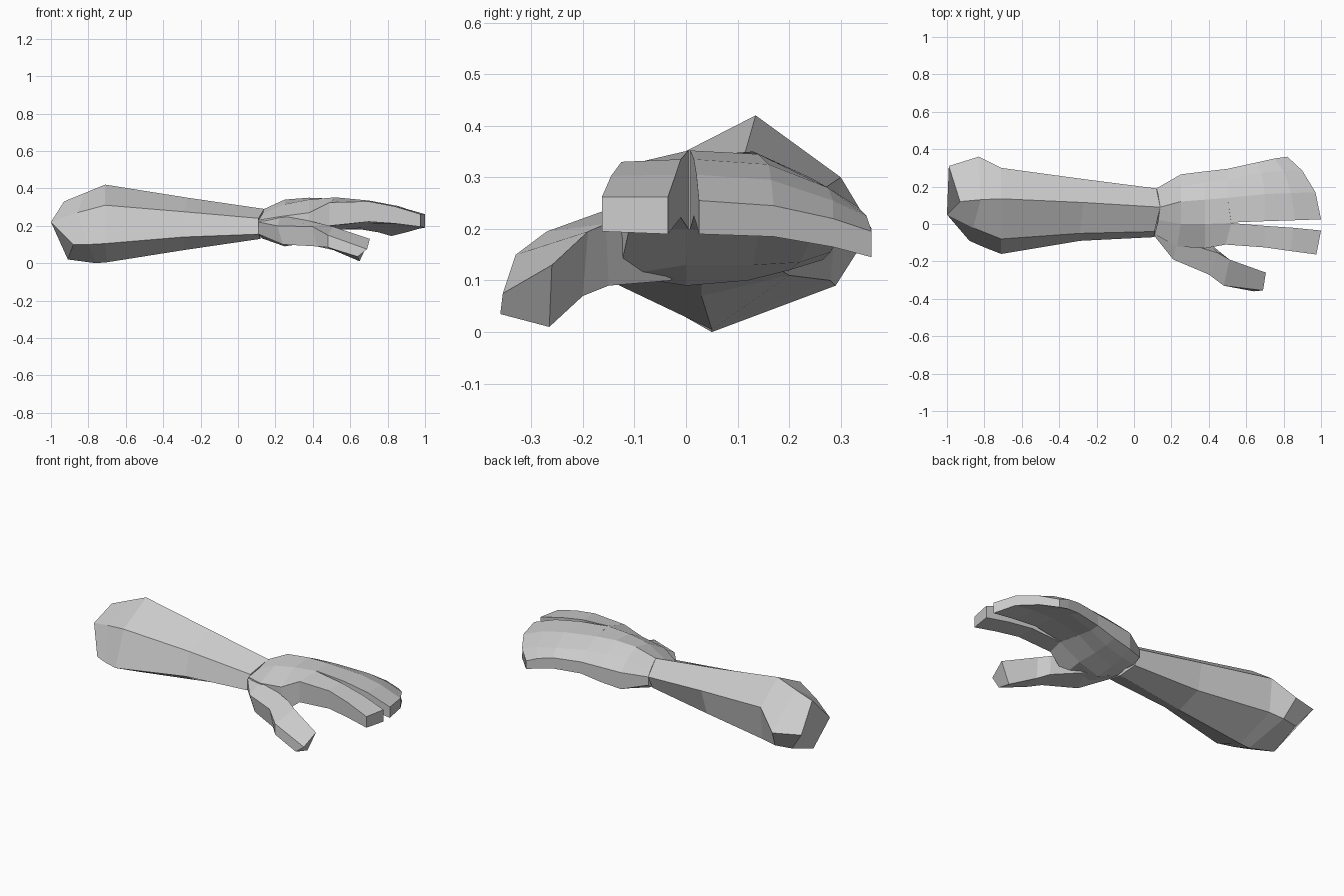
import bpy, bmesh


def loft(name, rings):
    """Flat-shaded skin through closed rings of equal length, capped at both ends."""
    bm = bmesh.new()
    loops = [[bm.verts.new(p) for p in ring] for ring in rings]
    n = len(loops[0])
    for a, b in zip(loops, loops[1:]):
        for i in range(n):
            j = (i + 1) % n
            bm.faces.new((a[i], a[j], b[j], b[i]))
    bm.faces.new(loops[0])
    bm.faces.new(loops[-1])
    bmesh.ops.recalc_face_normals(bm, faces=bm.faces)
    mesh = bpy.data.meshes.new(name)
    bm.to_mesh(mesh)
    bm.free()
    obj = bpy.data.objects.new(name, mesh)
    bpy.context.collection.objects.link(obj)
    return obj


def slab(columns):
    """Ring from columns (x, y, top z, bottom z): over the top, back underneath."""
    return ([(x, y, t) for x, y, t, b in columns] +
            [(x, y, b) for x, y, t, b in reversed(columns)])


# Forearm: six-sided, from the elbow to the wrist
# ring order: top, front upper, front lower, bottom, back lower, back upper
loft("forearm", [
    [(-.93, .12, .33), (-1, .05, .22), (-.88, -.09, .10),
     (-.91, .08, .02), (-.90, .27, .09), (-.99, .31, .21)],
    [(-.82, .13, .375), (-.86, -.02, .27), (-.80, -.125, .10),
     (-.76, .05, 0), (-.80, .29, .09), (-.83, .36, .20)],
    [(-.71, .135, .42), (-.71, -.08, .31), (-.71, -.16, .105),
     (-.70, .05, .005), (-.71, .28, .10), (-.71, .30, .30)],
    [(-.27, .115, .35), (-.29, -.05, .275), (-.29, -.09, .14),
     (-.29, .03, .07), (-.28, .20, .11), (-.27, .24, .26)],
    [(.14, .09, .29), (.11, -.04, .24), (.11, -.07, .155),
     (.12, .03, .13), (.12, .15, .14), (.12, .19, .22)],
])

# Palm: wrist to knuckles
knuckles = [(.49, -.11, .325, .20), (.52, .005, .352, .20), (.50, .14, .345, .19),
            (.50, .24, .30, .175), (.50, .295, .25, .18)]
loft("palm", [slab(r) for r in (
    [(.11, -.055, .23, .155), (.13, .02, .262, .132), (.14, .09, .29, .135),
     (.13, .15, .25, .14), (.12, .19, .22, .17)],
    [(.23, -.12, .25, .12), (.25, 0, .315, .09), (.25, .12, .34, .10),
     (.25, .20, .30, .12), (.25, .265, .24, .14)],
    [(.38, -.13, .27, .11), (.38, 0, .34, .13), (.38, .13, .35, .13),
     (.38, .22, .305, .135), (.37, .28, .245, .155)],
    knuckles)])

# Three outer fingers, joined into one curved block
loft("outer_fingers", [slab(r) for r in (
    [(.52, .008, .352, .20)] + knuckles[2:],
    [(.70, .015, .335, .225), (.70, .16, .325, .21),
     (.68, .275, .28, .19), (.66, .33, .245, .18)],
    [(.86, .02, .305, .21), (.84, .165, .295, .205),
     (.80, .285, .255, .175), (.75, .35, .225, .165)],
    [(1, .025, .255, .19), (.97, .17, .245, .185),
     (.90, .285, .22, .165), (.82, .36, .195, .145)])])

# Index finger
loft("index_finger", [slab(r) for r in (
    knuckles[:2],
    [(.70, -.125, .33, .222), (.70, -.01, .335, .222)],
    [(.84, -.145, .303, .212), (.85, -.02, .305, .21)],
    [(.975, -.163, .262, .195), (1, -.035, .262, .19)])])

# Thumb; ring order: inner top, outer top, outer bottom, inner bottom
loft("thumb", [
    [(.12, -.03, .235), (.11, -.065, .22), (.11, -.065, .155), (.14, .01, .14)],
    [(.23, -.09, .26), (.21, -.19, .20), (.24, -.18, .10), (.32, -.03, .10)],
    [(.45, -.155, .21), (.40, -.27, .195), (.42, -.265, .09), (.46, -.15, .09)],
    [(.51, -.19, .195), (.48, -.33, .15), (.48, -.33, .085), (.51, -.20, .07)],
    [(.705, -.26, .13), (.69, -.355, .075), (.64, -.36, .035), (.65, -.265, .01)],
])
